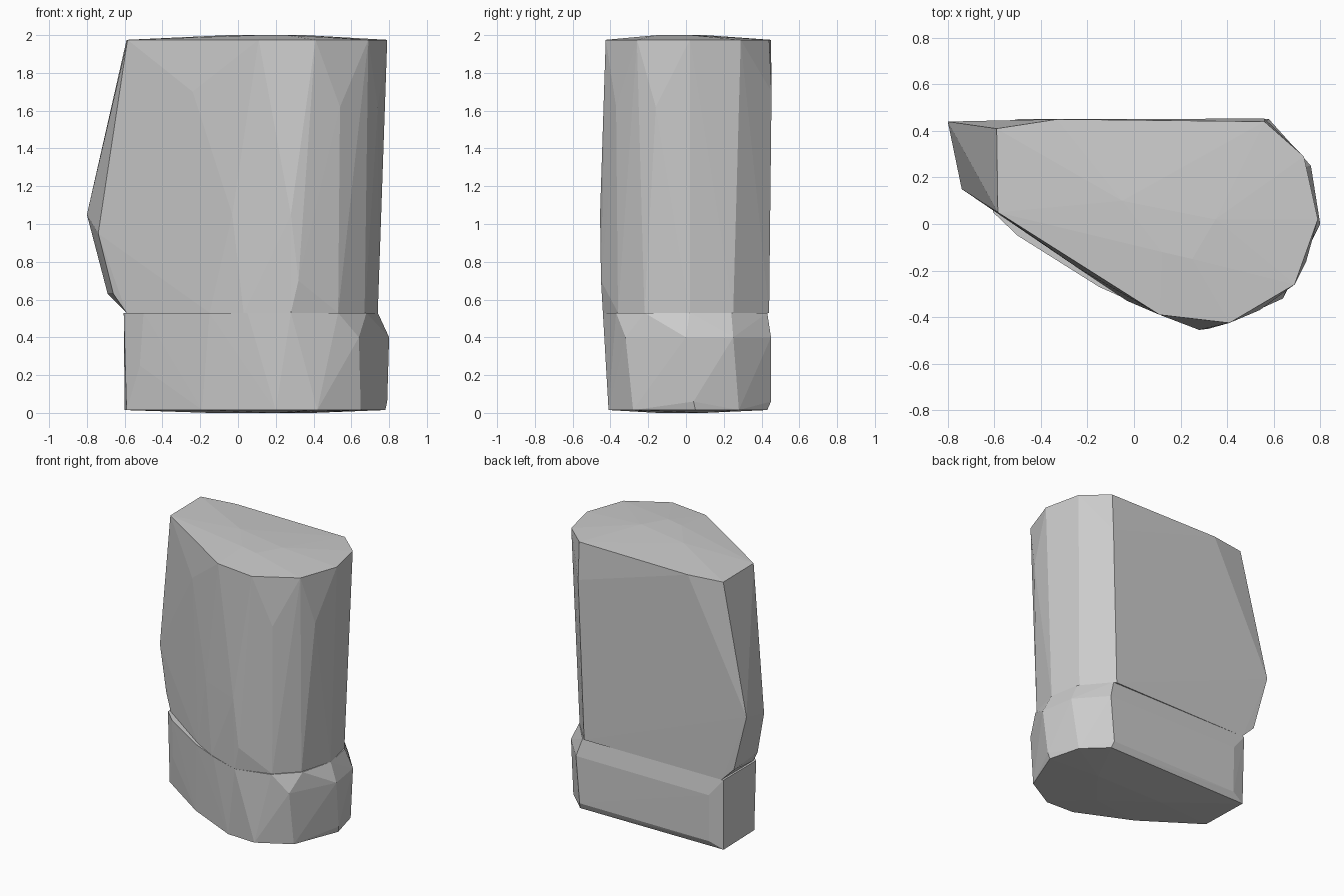
import bpy, bmesh


def hull(name, rings):
    """Faceted convex solid wrapped around (z, [(x, y), ...]) outlines."""
    bm = bmesh.new()
    for z, outline in rings:
        for x, y in outline:
            bm.verts.new((x, y, z))
    res = bmesh.ops.convex_hull(bm, input=bm.verts[:])
    loose = {g for g in res["geom_interior"] + res["geom_unused"]
             if isinstance(g, bmesh.types.BMVert)}
    bmesh.ops.delete(bm, geom=list(loose), context='VERTS')
    bmesh.ops.recalc_face_normals(bm, faces=bm.faces[:])
    mesh = bpy.data.meshes.new(name)
    bm.to_mesh(mesh)
    bm.free()
    obj = bpy.data.objects.new(name, mesh)
    bpy.context.collection.objects.link(obj)
    return obj


# Tall upper body, swelling outwards on the left
hull("upper_body", [
    (0.53, [(-0.59, 0.43), (-0.59, 0.06), (-0.15, -0.25), (0.03, -0.35), (0.28, -0.44),
            (0.53, -0.36), (0.67, -0.22), (0.74, 0.02), (0.69, 0.25), (0.52, 0.44)]),
    (0.63, [(-0.69, 0.43), (-0.66, 0.11), (0.05, -0.35)]),
    (0.70, [(0.32, -0.45)]),
    (0.95, [(-0.74, 0.15)]),
    (1.05, [(-0.80, 0.44), (0.28, -0.455), (-0.03, -0.33)]),
    (1.62, [(0.54, -0.37), (0.74, -0.16)]),
    (1.70, [(-0.24, -0.19), (0.56, 0.453)]),
    (1.975, [(-0.59, 0.41), (-0.585, 0.05), (0.11, -0.39), (0.41, -0.425), (0.69, -0.26),
             (0.79, 0.02), (0.73, 0.29), (0.56, 0.44), (-0.33, 0.45)]),
    (2.0, [(-0.05, 0.1), (0.12, -0.12), (0.35, 0.02), (0.25, -0.15)]),
])

# Short base block, bulging just below the seam
hull("base", [
    (0.0, [(-0.15, 0.1), (0.2, -0.15), (0.4, 0.1)]),
    (0.015, [(-0.60, 0.42), (-0.59, 0.05), (-0.19, -0.22), (0.2, -0.40), (0.42, -0.41),
             (0.65, -0.28), (0.78, 0.05), (0.72, 0.28), (0.56, 0.43)]),
    (0.06, [(0.79, 0.04), (-0.5, 0.445), (0.55, 0.45)]),
    (0.25, [(-0.52, -0.02)]),
    (0.40, [(0.64, -0.32), (0.80, 0.0), (0.76, 0.25), (0.58, 0.45), (-0.5, 0.45)]),
    (0.53, [(-0.605, 0.43), (-0.605, 0.05), (-0.50, -0.05), (-0.15, -0.27), (0.05, -0.36),
            (0.28, -0.44), (0.53, -0.37), (0.68, -0.22), (0.74, 0.02), (0.70, 0.24),
            (0.54, 0.43)]),
])
